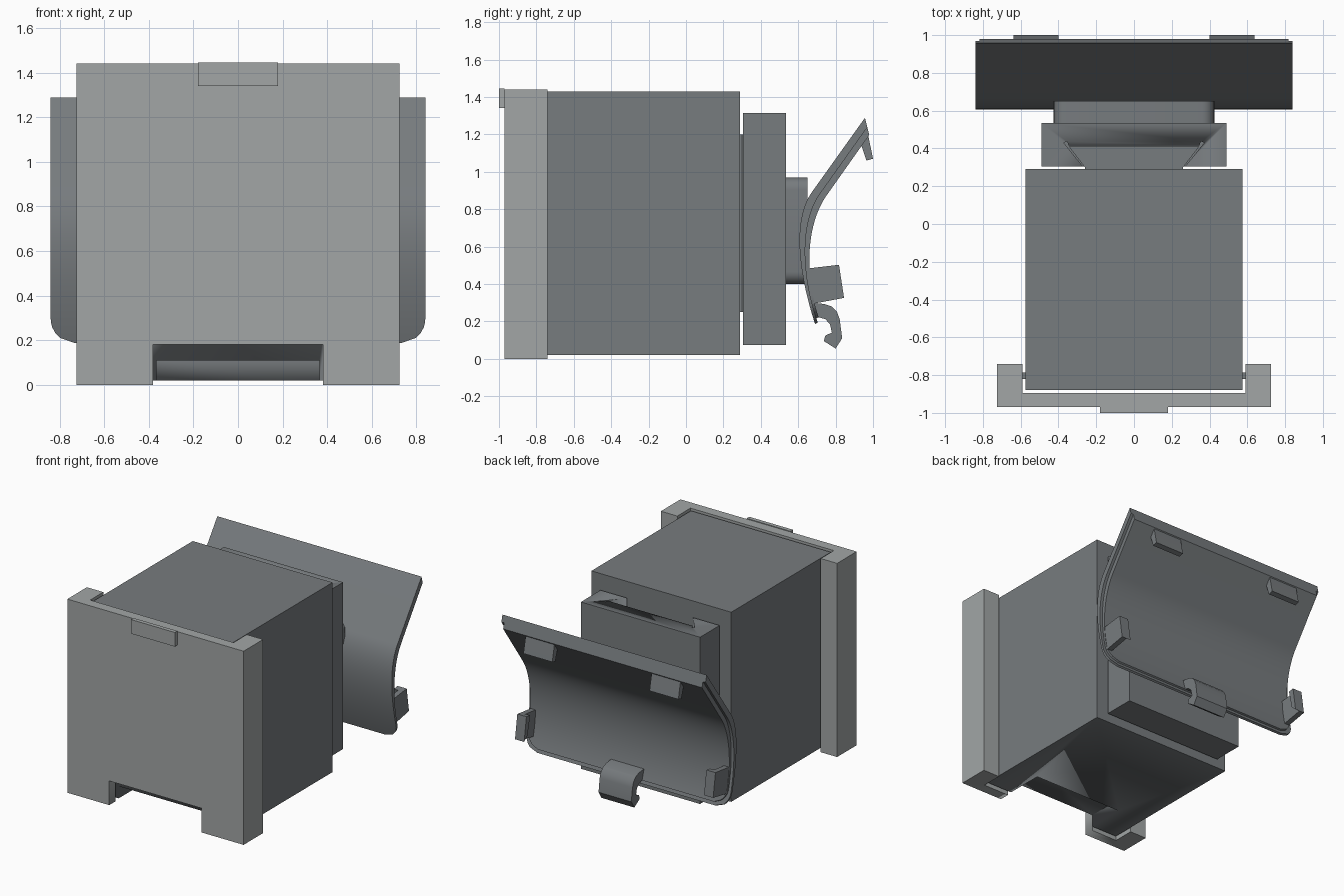
import bpy, bmesh, math
from mathutils import Vector
from mathutils.geometry import interpolate_bezier

if "Cube" in bpy.data.objects:
    bpy.data.objects.remove(bpy.data.objects["Cube"])


def material(name, rgb):
    m = bpy.data.materials.new(name)
    m.diffuse_color = (*rgb, 1)
    m.use_nodes = True
    m.node_tree.nodes["Principled BSDF"].inputs["Base Color"].default_value = m.diffuse_color
    return m


DARK = material("dark grey", (0.185, 0.20, 0.21))
LIGHT = material("light grey", (0.36, 0.38, 0.38))


def finish(name, bm, mat):
    bmesh.ops.recalc_face_normals(bm, faces=bm.faces)
    me = bpy.data.meshes.new(name)
    for f in bm.faces:
        f.smooth = True
    bm.to_mesh(me)
    bm.free()
    me.set_sharp_from_angle(angle=math.radians(25))
    me.materials.append(mat)
    ob = bpy.data.objects.new(name, me)
    bpy.context.collection.objects.link(ob)
    return ob


def prism(name, pts, axis, lo, hi, mat=DARK):
    """Extrude a 2D outline along an axis: x -> (y,z), y -> (x,z), z -> (x,y)."""
    place = {"x": lambda a, b, c: (c, a, b),
             "y": lambda a, b, c: (a, c, b),
             "z": lambda a, b, c: (a, b, c)}[axis]
    bm = bmesh.new()
    low = [bm.verts.new(place(a, b, lo)) for a, b in pts]
    high = [bm.verts.new(place(a, b, hi)) for a, b in pts]
    bm.faces.new(low)
    bm.faces.new(high)
    n = len(pts)
    for i in range(n):
        j = (i + 1) % n
        bm.faces.new((low[i], low[j], high[j], high[i]))
    return finish(name, bm, mat)


def box(name, x, y, z, mat=DARK):
    return prism(name, [(x[0], y[0]), (x[1], y[0]), (x[1], y[1]), (x[0], y[1])],
                 "z", z[0], z[1], mat)


def mirrored(half):
    return half + [(-a, b) for a, b in reversed(half)]


def cut(ob, cutter):
    mod = ob.modifiers.new("cut", "BOOLEAN")
    mod.object = cutter
    mod.operation = "DIFFERENCE"
    mod.solver = "EXACT"
    cutter.hide_render = True
    dg = bpy.context.evaluated_depsgraph_get()
    me = bpy.data.meshes.new_from_object(ob.evaluated_get(dg))
    ob.modifiers.clear()
    ob.data = me
    bpy.data.objects.remove(cutter)


# front cover: U-shaped shell with a notch at the bottom and a thumb tab
cover = prism("front_cover", mirrored([(0.725, -0.97), (0.725, -0.74), (0.59, -0.74),
                                       (0.59, -0.895)]), "z", 0, 1.44, LIGHT)
cut(cover, box("notch_cutter", (-0.38, 0.38), (-1.1, -0.85), (-0.1, 0.18)))
box("cover_tab", (-0.18, 0.18), (-1.0, -0.97), (1.34, 1.445), LIGHT)

# main housing with a recess low on the front
housing = box("housing", (-0.575, 0.575), (-0.88, 0.29), (0.02, 1.43))
cut(housing, box("recess_cutter", (-0.365, 0.365), (-1.0, -0.6), (-0.1, 0.11)))
for s in (-1, 1):
    box("housing_rib", sorted((s * 0.57, s * 0.595)), (-0.82, -0.785), (0.1, 1.35))

# dovetail rail on the housing and the socket block that slides on it
prism("dovetail_rail", mirrored([(0.26, 0.285), (0.26, 0.30), (0.345, 0.41)]),
      "z", 0.25, 1.2)
socket = box("rail_socket", (-0.49, 0.49), (0.305, 0.535), (0.075, 1.315))
cut(socket, prism("slot_cutter", mirrored([(0.262, 0.29), (0.275, 0.31), (0.372, 0.43),
                                           (0.355, 0.438), (0.345, 0.415)]),
                  "z", 0.25, 1.5))

# rounded neck between the socket and the plate
neck = []
for k, (cx, cz) in enumerate([(0.36, 0.905), (-0.36, 0.905), (-0.36, 0.465), (0.36, 0.465)]):
    for i in range(7):
        a = math.radians(90 * k + 15 * i)
        neck.append((cx + 0.065 * math.cos(a), cz + 0.065 * math.sin(a)))
prism("neck", neck, "y", 0.535, 0.65)

# curved holder plate in two layers, the back one slightly narrower
N = 32


def curve(top, *ctrl):
    p = [Vector((0, y, z)) for y, z in ctrl]
    return [Vector((0, *top))] + interpolate_bezier(*p, N)


front = curve((0.957, 1.289), (0.674, 0.893), (0.558, 0.731), (0.612, 0.425), (0.69, 0.187))
back = curve((0.98, 1.197), (0.754, 0.877), (0.638, 0.715), (0.632, 0.43), (0.717, 0.2))


def plate_layer(name, t0, t1, inset, rows):
    bm = bmesh.new()
    rings = []
    for f, b in list(zip(front, back))[:rows]:
        r = 0.11
        d = max(0, r - (f.z - 0.187 - inset))
        hw = 0.84 - inset - r + math.sqrt(max(0, r * r - d * d))
        rings.append([bm.verts.new((s * hw, *f.lerp(b, t).yz))
                      for s, t in ((-1, t0), (1, t0), (1, t1), (-1, t1))])
    bm.faces.new(rings[0])
    bm.faces.new(rings[-1])
    for p, q in zip(rings, rings[1:]):
        for i in range(4):
            j = (i + 1) % 4
            bm.faces.new((p[i], p[j], q[j], q[i]))
    return finish(name, bm, DARK)


plate_layer("holder_plate", 0, 0.55, 0, N + 1)
plate_layer("holder_plate_lining", 0.55, 1, 0.022, N)

# hooks at the top edge and clips at the lower sides
hook = [(0.957, 1.265), (0.973, 1.2), (1.0, 1.07), (0.965, 1.06), (0.935, 1.15)]
clip = [(0.65, 0.483), (0.818, 0.503), (0.845, 0.326), (0.68, 0.295)]
lip = [(0.775, 0.497), (0.818, 0.503), (0.845, 0.326), (0.805, 0.36)]
for s in (-1, 1):
    prism("top_hook", hook, "x", *sorted((s * 0.40, s * 0.637)))
    prism("side_clip", clip, "x", *sorted((s * 0.775, s * 0.815)))
    prism("side_clip_lip", lip, "x", *sorted((s * 0.74, s * 0.776)))

# sprung latch at the bottom edge
prism("bottom_latch", [(0.68, 0.30), (0.74, 0.293), (0.78, 0.28), (0.808, 0.25),
                       (0.822, 0.21), (0.835, 0.11), (0.80, 0.055), (0.737, 0.095),
                       (0.745, 0.125), (0.78, 0.14), (0.77, 0.185), (0.745, 0.212),
                       (0.70, 0.225)], "x", -0.135, 0.135)
